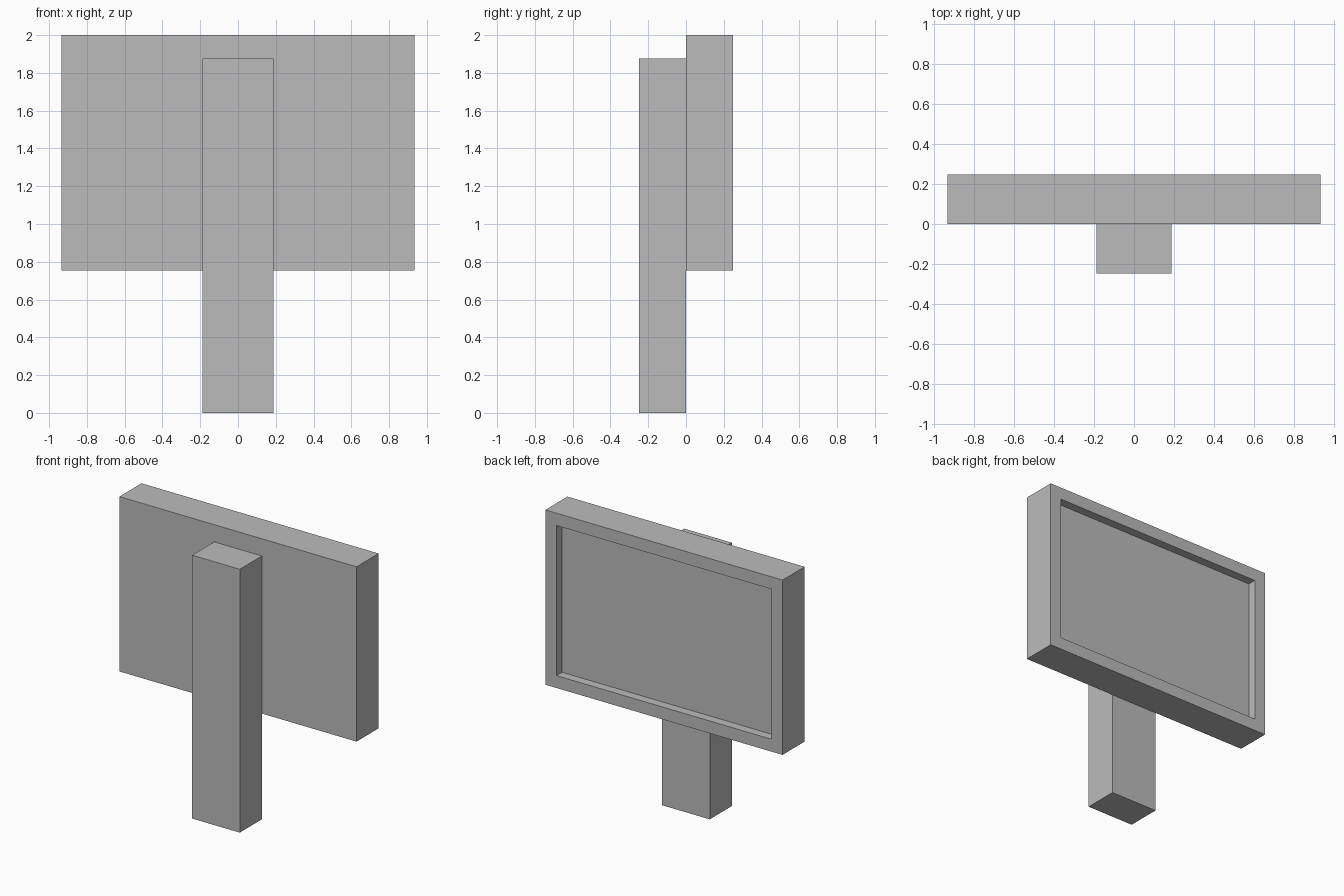
import bpy
import bmesh

cube = bpy.data.objects.get("Cube")
if cube:
    bpy.data.objects.remove(cube, do_unlink=True)

grey = bpy.data.materials.new("plain grey")
grey.use_nodes = True
grey.diffuse_color = (0.5, 0.5, 0.5, 1)
grey.node_tree.nodes["Principled BSDF"].inputs["Base Color"].default_value = (0.5, 0.5, 0.5, 1)


def box(name, low, high, recess=None):
    """Box between two corners; recess = (border, depth) sinks its back face."""
    bm = bmesh.new()
    bmesh.ops.create_cube(bm, size=1)
    for v in bm.verts:
        v.co = [low[i] if v.co[i] < 0 else high[i] for i in range(3)]
    bm.normal_update()
    if recess:
        border, depth = recess
        back = max(bm.faces, key=lambda f: f.normal.y)
        # Frame border, then straight walls down to the panel
        bmesh.ops.inset_region(bm, faces=[back], thickness=border)
        sunk = bmesh.ops.extrude_face_region(bm, geom=[back])["geom"]
        verts = [g for g in sunk if isinstance(g, bmesh.types.BMVert)]
        bmesh.ops.translate(bm, verts=verts, vec=(0, -depth, 0))
        if back.is_valid:
            bmesh.ops.delete(bm, geom=[back], context="FACES_ONLY")
        bmesh.ops.recalc_face_normals(bm, faces=bm.faces)
    mesh = bpy.data.meshes.new(name)
    bm.to_mesh(mesh)
    bm.free()
    mesh.materials.append(grey)
    obj = bpy.data.objects.new(name, mesh)
    bpy.context.collection.objects.link(obj)
    return obj


# Upright post in front, framed board with a sunken panel behind
box("post", (-0.1875, -0.248, 0), (0.1875, 0, 1.877))
box("board", (-0.935, 0, 0.754), (0.935, 0.248, 2), recess=(0.125, 0.0625))
